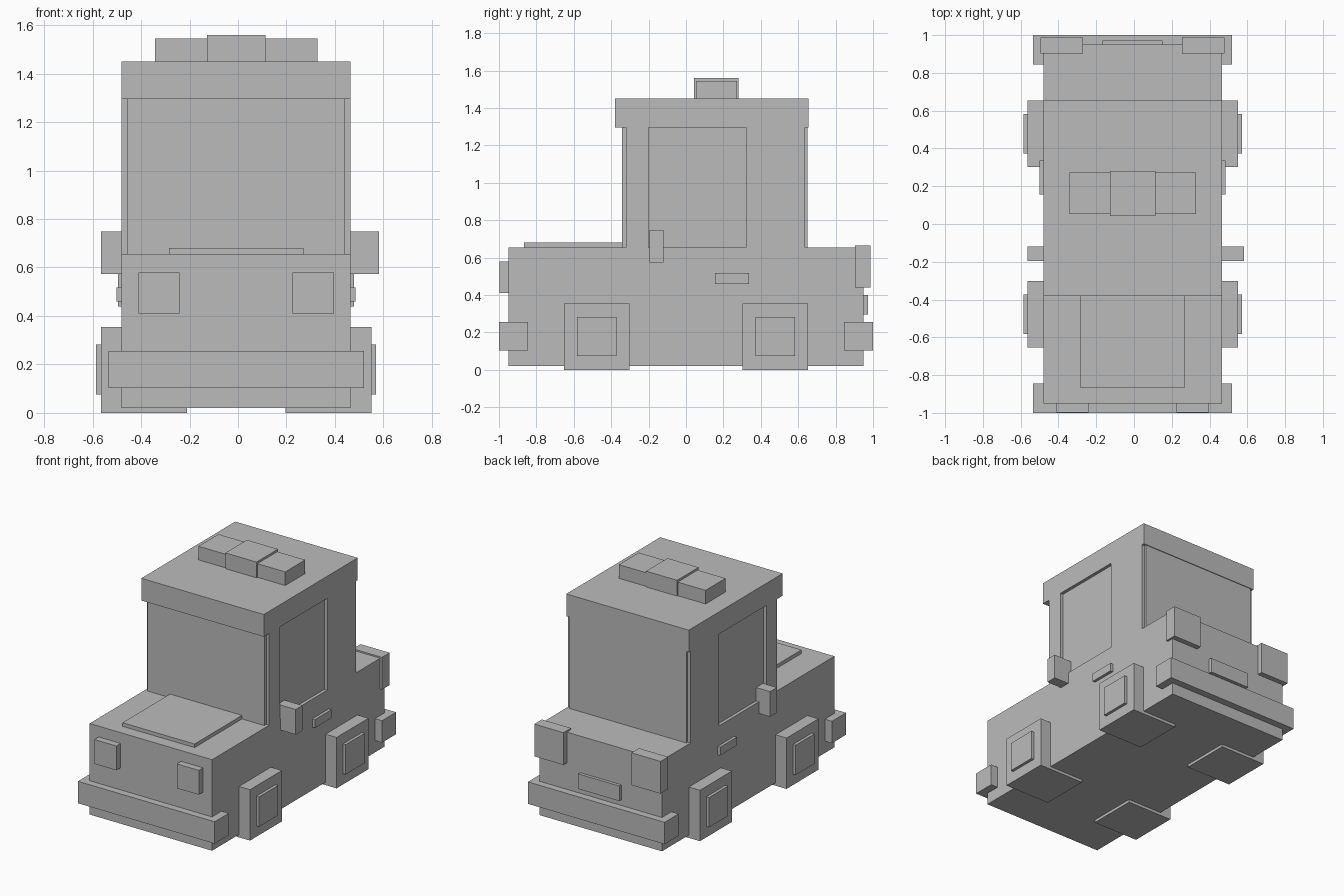
import bpy
import bmesh
from mathutils import Matrix, Vector

cube = bpy.data.objects.get("Cube")
if cube:
    bpy.data.objects.remove(cube, do_unlink=True)

# Single flat paint
grey = bpy.data.materials.new("plain_grey")
grey.use_nodes = True
colour = (0.5, 0.5, 0.5, 1)
grey.diffuse_color = colour
grey.node_tree.nodes["Principled BSDF"].inputs["Base Color"].default_value = colour

MID = -0.0075   # centre line of the body


def block(name, x, y, z):
    """Box spanning the given (low, high) ranges."""
    low, high = map(Vector, zip(x, y, z))
    bm = bmesh.new()
    size = Matrix.Diagonal(high - low).to_4x4()
    bmesh.ops.create_cube(bm, size=1, matrix=size)
    mesh = bpy.data.meshes.new(name)
    bm.to_mesh(mesh)
    bm.free()
    mesh.materials.append(grey)
    obj = bpy.data.objects.new(name, mesh)
    obj.location = (low + high) / 2
    bpy.context.collection.objects.link(obj)
    return obj


def centred(name, half, y, z):
    return block(name, (MID - half, MID + half), y, z)


def pair(name, inner, outer, y, z):
    """Matching boxes on both sides, measured out from the centre line."""
    block("left_" + name, (MID + inner, MID + outer), y, z)
    block("right_" + name, (MID - outer, MID - inner), y, z)


BODY = 0.4725
GLASS = 0.45
DECK = 0.655
EAVES = 1.295
ROOF = 1.45

# Body, cabin glass, side pillars and roof
centred("body", BODY, (-0.95, 0.95), (0.02, DECK))
centred("cabin_glass", GLASS, (-0.342, 0.65), (DECK, EAVES))
pair("front_pillar", GLASS, BODY, (-0.32, -0.2), (DECK, EAVES))
pair("rear_pillar", GLASS, BODY, (0.32, 0.635), (DECK, EAVES))
centred("roof", BODY, (-0.38, 0.655), (EAVES, ROOF))

# Bonnet panel and roof lamp bar
centred("bonnet_panel", 0.278, (-0.865, -0.34), (DECK, 0.68))
centred("roof_lamp_centre", 0.12, (0.043, 0.28), (ROOF, 1.56))
pair("roof_lamp", 0.12, 0.335, (0.053, 0.273), (ROOF, 1.545))

# Bumpers and rear plate
centred("front_bumper", 0.5275, (-1, -0.845), (0.103, 0.256))
centred("rear_bumper", 0.5275, (0.845, 1), (0.103, 0.256))
centred("rear_plate", 0.158, (0.95, 0.972), (0.295, 0.4))

# Lamps
pair("headlight", 0.233, 0.403, (-0.997, -0.95), (0.41, 0.58))
pair("tail_light", 0.262, 0.487, (0.903, 0.987), (0.44, 0.665))

# Wing mirrors (left one is slightly wider) and door handles
for name, x in (("left_mirror", (0.443, 0.582)), ("right_mirror", (-0.565, -0.457))):
    block(name, x, (-0.195, -0.12), (0.573, 0.748))
pair("door_handle", BODY, 0.493, (0.155, 0.337), (0.46, 0.518))

# Square wheels with raised hubs
for end, y in (("front", -0.477), ("rear", 0.477)):
    pair(end + "_wheel", 0.203, 0.5575, (y - 0.176, y + 0.176), (0, 0.355))
    pair(end + "_hub", 0.5575, 0.578, (y - 0.105, y + 0.105), (0.075, 0.283))
